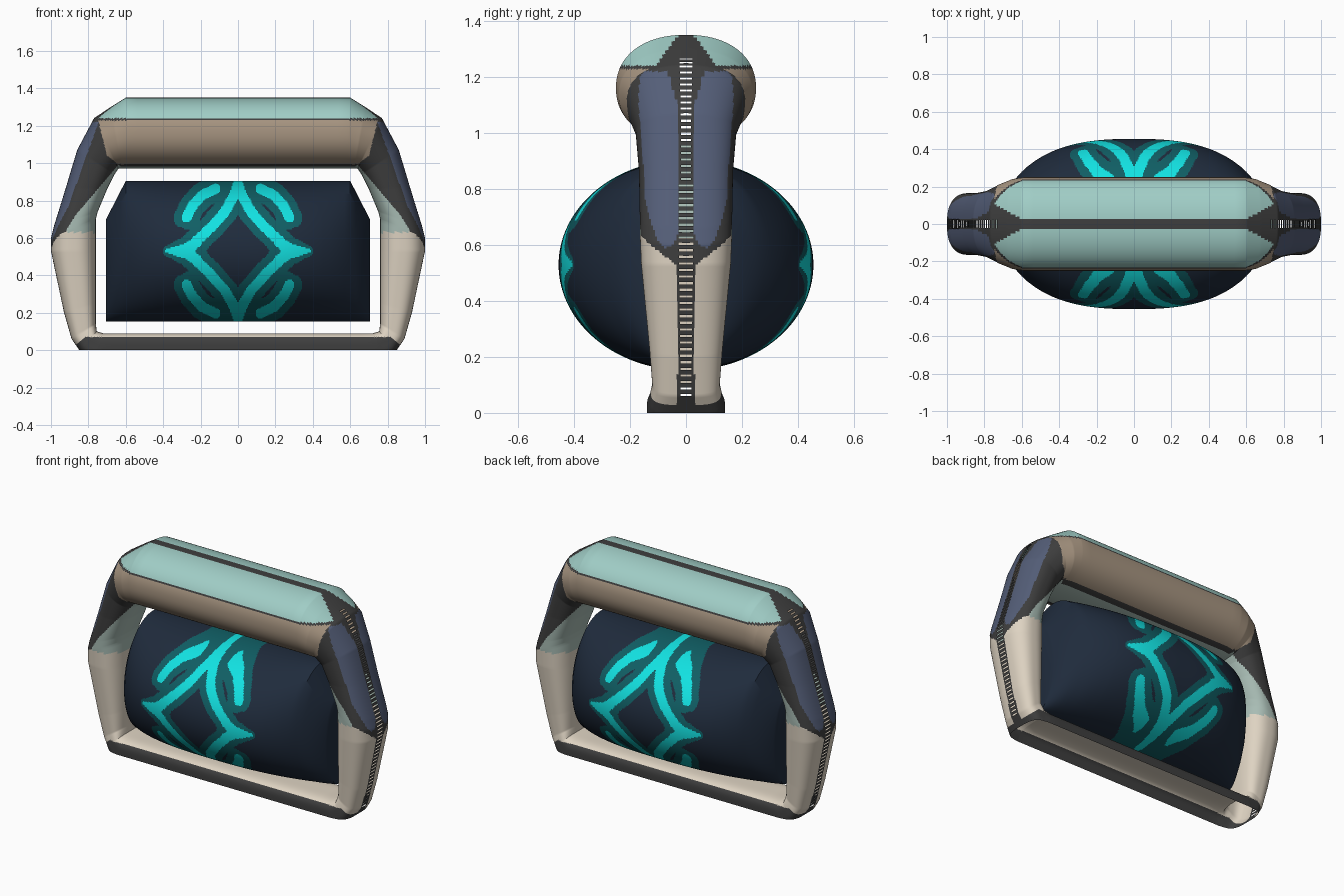
import bpy, bmesh, math
from mathutils import Vector

cube = bpy.data.objects.get("Cube")
if cube:
    bpy.data.objects.remove(cube, do_unlink=True)


def linear(c):
    c /= 255
    return c / 12.92 if c <= 0.04045 else ((c + 0.055) / 1.055) ** 2.4


def material(name, r, g, b):
    m = bpy.data.materials.new(name)
    m.use_nodes = True
    col = (linear(r), linear(g), linear(b), 1)
    m.diffuse_color = col
    node = m.node_tree.nodes["Principled BSDF"]
    node.inputs["Base Color"].default_value = col
    node.inputs["Roughness"].default_value = 0.7
    return m


CREAM, TEAL, TAUPE, SLATE, DARK, SAGE = range(6)
frame_mats = [material("cream", 222, 211, 194), material("pale teal", 160, 205, 198),
              material("taupe", 166, 148, 128), material("slate blue", 84, 94, 120),
              material("charcoal", 62, 62, 62), material("sage", 168, 188, 180)]
NAVY, CYAN, DEEP = range(3)
core_mats = [material("navy", 31, 43, 60), material("bright cyan", 18, 226, 226),
             material("deep teal", 16, 94, 100)]


def loft(rings, paint, caps=False):
    """Skin closed rings; paint(centre, ring index) picks a material, or None for a gap."""
    bm = bmesh.new()
    vr = [[bm.verts.new(p) for p in ring] for ring in rings]
    n = len(vr[0])
    for i in range(len(vr) - 1):
        for j in range(n):
            k = (j + 1) % n
            quad = (vr[i][j], vr[i][k], vr[i + 1][k], vr[i + 1][j])
            mat = paint(sum((v.co for v in quad), Vector((0, 0, 0))) / 4, i)
            if mat is not None:
                bm.faces.new(quad).material_index = mat
    if caps:
        bm.faces.new(vr[0])
        bm.faces.new(vr[-1])
    bmesh.ops.recalc_face_normals(bm, faces=bm.faces[:])
    return bm


def finish(bm, name, mats, angle):
    me = bpy.data.meshes.new(name)
    bm.to_mesh(me)
    bm.free()
    for m in mats:
        me.materials.append(m)
    ob = bpy.data.objects.new(name, me)
    bpy.context.collection.objects.link(ob)
    bpy.ops.object.select_all(action='DESELECT')
    ob.select_set(True)
    bpy.context.view_layer.objects.active = ob
    bpy.ops.object.shade_smooth_by_angle(angle=math.radians(angle))
    return ob


# Frame: half loop of rounded sections (inner x z, outer x z, half depth, squareness)
STATIONS = [
    (0, .09, 0, -.09, .14, 4), (.72, .09, .78, -.09, .14, 4),
    (.755, .10, .845, -.005, .13, 3.5), (.76, .14, .89, .06, .12, 3),
    (.76, .25, .93, .2, .13, 2.8), (.76, .53, 1, .53, .16, 2.5),
    (.76, .7, 1, .6, .165, 2.5), (.75, .74, .985, .66, .165, 2.5),
    (.70, .86, .92, .87, .168, 2.5), (.66, .94, .86, 1.07, .18, 2.4),
    (.64, .97, .77, 1.24, .215, 2.3), (.62, .97, .68, 1.3, .24, 2.2),
    (.58, .97, .6, 1.35, .25, 2.2), (0, .97, 0, 1.35, .25, 2.2)]


def section(ix, iz, ox, oz, depth, power, count=120):
    inner, outer = Vector((ix, 0, iz)), Vector((ox, 0, oz))
    mid, half = (inner + outer) / 2, (outer - inner) / 2
    ring = []
    for j in range(count):
        t = math.tau * j / count
        c, s = math.cos(t), math.sin(t)
        r = (abs(c) ** power + abs(s) ** power) ** (-1 / power)
        ring.append(mid + half * (r * c) + Vector((0, depth * r * s, 0)))
    return ring


def paint_frame(p, i):
    x, z, ay = p.x, p.z, abs(p.y)
    # base rail
    if z < .07 - max(0, x - .82):
        return DARK
    # slots along the outer edge of the legs
    outer_edge = x > .84 if z < 1 else x > .72
    if outer_edge and z > .05 and i % 3 == 0 and ay < .022:
        return None
    # top pad with seam
    if z > 1.24:
        return DARK if ay < .025 + max(0, x - .6) * .55 else TEAL
    # grip
    if x < .69 + .25 * (z - 1) - max(0, 1.04 - z) and z > .9:
        if z > 1.228:
            return DARK
        if z > .995:
            return TAUPE
        return DARK if ay > .1 else SAGE
    # seam beside the slots, widening upward
    if outer_edge and ay < .03 + .3 * max(0, z - 1.1):
        return DARK
    # shoulder panel, its border, and the leg
    if x > .95 - .36 * (z - .65) and .59 + 30 * (ay - .07) ** 2 < z < 1.22:
        return SLATE
    slope = .85 if z > .72 else .6
    if x > .87 - slope * (z - .72) and z > .5 + .8 * ay:
        return DARK
    return SAGE if z > .63 else CREAM


rings = [section(*STATIONS[0])]
for a, b in zip(STATIONS, STATIONS[1:]):
    length = math.hypot(b[2] - a[2], b[3] - a[3])
    steps = 10 if length > .5 else max(2, round(length / .008))
    for k in range(1, steps + 1):
        f = k / steps
        rings.append(section(*(u + (v - u) * f for u, v in zip(a, b))))
bm = loft(rings, paint_frame)
# The base rail is an open channel underneath
bmesh.ops.bisect_plane(bm, geom=bm.verts[:] + bm.edges[:] + bm.faces[:],
                       plane_co=(0, 0, 0), plane_no=(0, 0, -1), clear_outer=True)
frame = finish(bm, "carry_frame", frame_mats, 40)
mirror = frame.modifiers.new("mirror", 'MIRROR')
mirror.use_axis[0] = True


# Core: pillow shaped body with a painted emblem on front and back
MID = .53
STROKES = [[(0, .89), (.02, .83), (.07, .74), (.14, .66), (.22, .585), (.265, .53)],
           [(.22, .575), (.28, .545), (.385, .53)],
           [(.12, .863), (.19, .83), (.245, .77), (.275, .71)]]
SEGMENTS = [(Vector(a), Vector(b)) for s in STROKES for a, b in zip(s, s[1:])]


def seg_distance(p, a, b):
    d = b - a
    t = max(0, min(1, (p - a).dot(d) / d.length_squared))
    return (p - a - d * t).length


def paint_core(p, i):
    if abs(p.x) > .45:
        return NAVY
    q = Vector((abs(p.x), MID + abs(p.z - MID)))
    d = min(seg_distance(q, a, b) for a, b in SEGMENTS)
    # strokes narrow toward the side tips
    taper = max(0, q.x - .28) if q.y < .66 else 0
    if d < .027 - .17 * taper:
        return CYAN
    return DEEP if d < .068 - .4 * taper else NAVY


def core_ring(x, count=320):
    top = .905 - max(0, abs(x) - .6) * 1.95
    mid, half = (top + .152) / 2, (top - .152) / 2
    depth = .455 * math.sqrt(1 - (abs(x) / .72) ** 2.6)
    return [(x, depth * math.cos(t), mid + half * math.sin(t))
            for t in (math.tau * j / count for j in range(count))]


fine = [-.45 + .006 * k for k in range(151)]
ends = [.49, .53, .57, .6, .63, .66, .685, .7, .705]
xs = [-e for e in reversed(ends)] + fine + ends
finish(loft([core_ring(x) for x in xs], paint_core, caps=True), "core_body", core_mats, 40)
